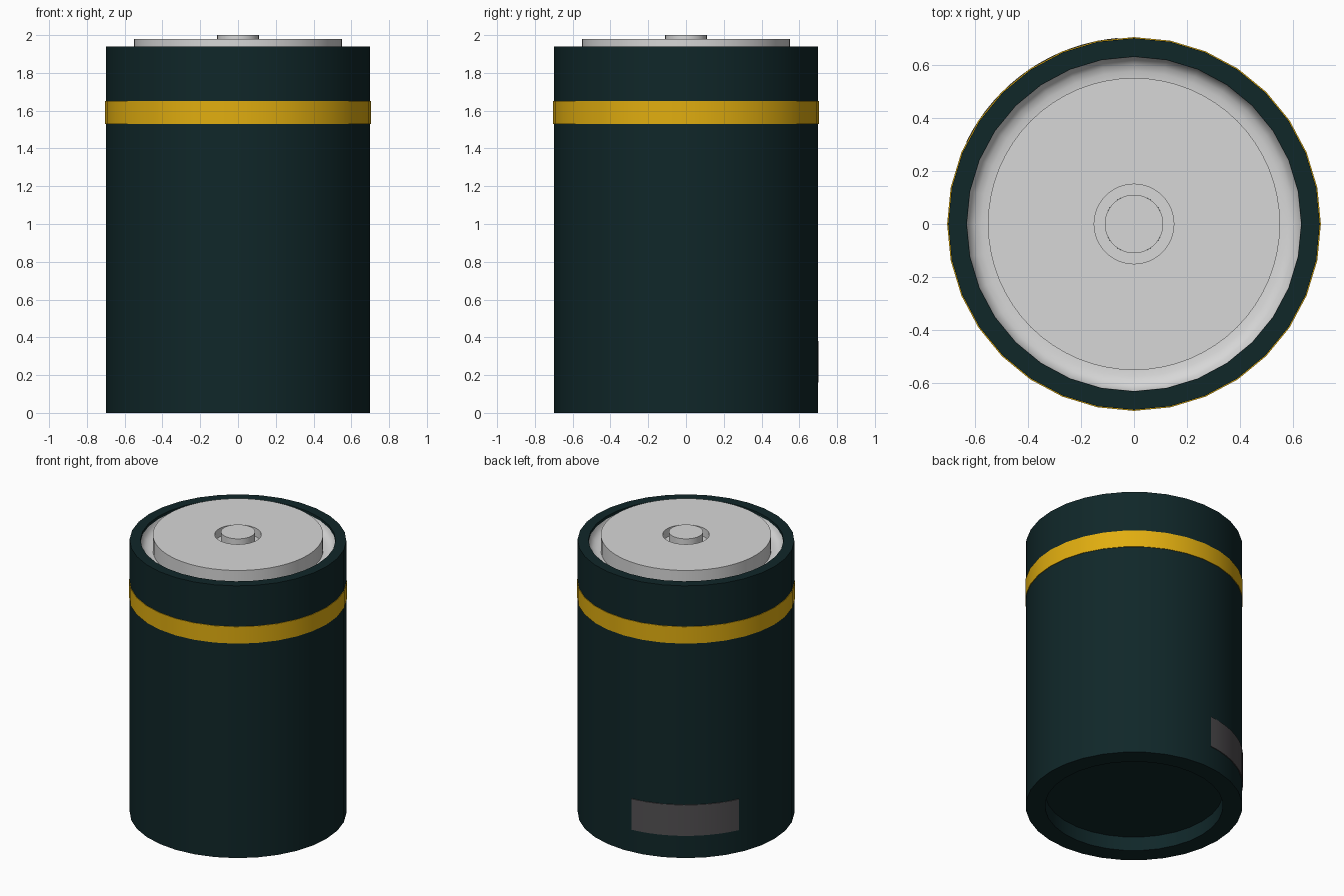
import bpy, bmesh, math

if "Cube" in bpy.data.objects:
    bpy.data.objects.remove(bpy.data.objects["Cube"])


def material(name, rgb):
    m = bpy.data.materials.new(name)
    m.diffuse_color = (*rgb, 1)
    m.use_nodes = True
    m.node_tree.nodes["Principled BSDF"].inputs["Base Color"].default_value = m.diffuse_color
    return m


GREEN = material("dark green", (0.005, 0.020, 0.022))
YELLOW = material("golden yellow", (0.75, 0.42, 0.005))
SILVER = material("light grey", (0.68, 0.68, 0.68))
GREY = material("dark grey", (0.085, 0.08, 0.085))


def lathe(name, profile, mat, n=32, start=0, sweep=360):
    """Revolve an (r, z) profile, listed from bottom outside to top inside."""
    bm = bmesh.new()
    closed = sweep == 360
    rings = []
    for i in range(n if closed else n + 1):
        a = math.radians(start + sweep * i / n)
        rings.append([bm.verts.new((r * math.cos(a), r * math.sin(a), z)) for r, z in profile])
    for i in range(n):
        a, b = rings[i], rings[(i + 1) % len(rings)]
        for j in range(len(profile) - 1):
            bm.faces.new((a[j], b[j], b[j + 1], a[j + 1]))
    bmesh.ops.remove_doubles(bm, verts=bm.verts, dist=1e-5)
    bmesh.ops.dissolve_degenerate(bm, edges=bm.edges, dist=1e-6)
    me = bpy.data.meshes.new(name)
    bm.to_mesh(me)
    bm.free()
    ob = bpy.data.objects.new(name, me)
    bpy.context.collection.objects.link(ob)
    me.materials.append(mat)
    bpy.ops.object.select_all(action='DESELECT')
    ob.select_set(True)
    bpy.context.view_layer.objects.active = ob
    bpy.ops.object.shade_smooth_by_angle(angle=math.radians(35))
    return ob


# Outer shell with a recessed base and an open top rim
lathe("shell", [(0, 0.10), (0.575, 0.10), (0.575, 0), (0.70, 0),
                (0.70, 1.94), (0.63, 1.94), (0.63, 1.92)], GREEN)

# Concave metal gutter inside the top rim
lathe("gutter", [(0.63, 1.92), (0.62, 1.895), (0.60, 1.878),
                 (0.575, 1.87), (0.55, 1.868)], SILVER)

# Raised lid with a central well, and the button inside it
lathe("lid", [(0.55, 1.868), (0.55, 1.98), (0.15, 1.98),
              (0.15, 1.92), (0.11, 1.92)], SILVER, 64)
lathe("button", [(0.11, 1.92), (0.11, 2.0), (0, 2.0)], SILVER, 48)

# Yellow band round the upper body
lathe("band", [(0.699, 1.53), (0.704, 1.53), (0.704, 1.65), (0.699, 1.65)], YELLOW)

# Thin grey label plate low on the back left
lathe("label_plate", [(0.697, 0.16), (0.7035, 0.16), (0.7035, 0.38), (0.697, 0.38)],
      GREY, 16, 95, 59)
